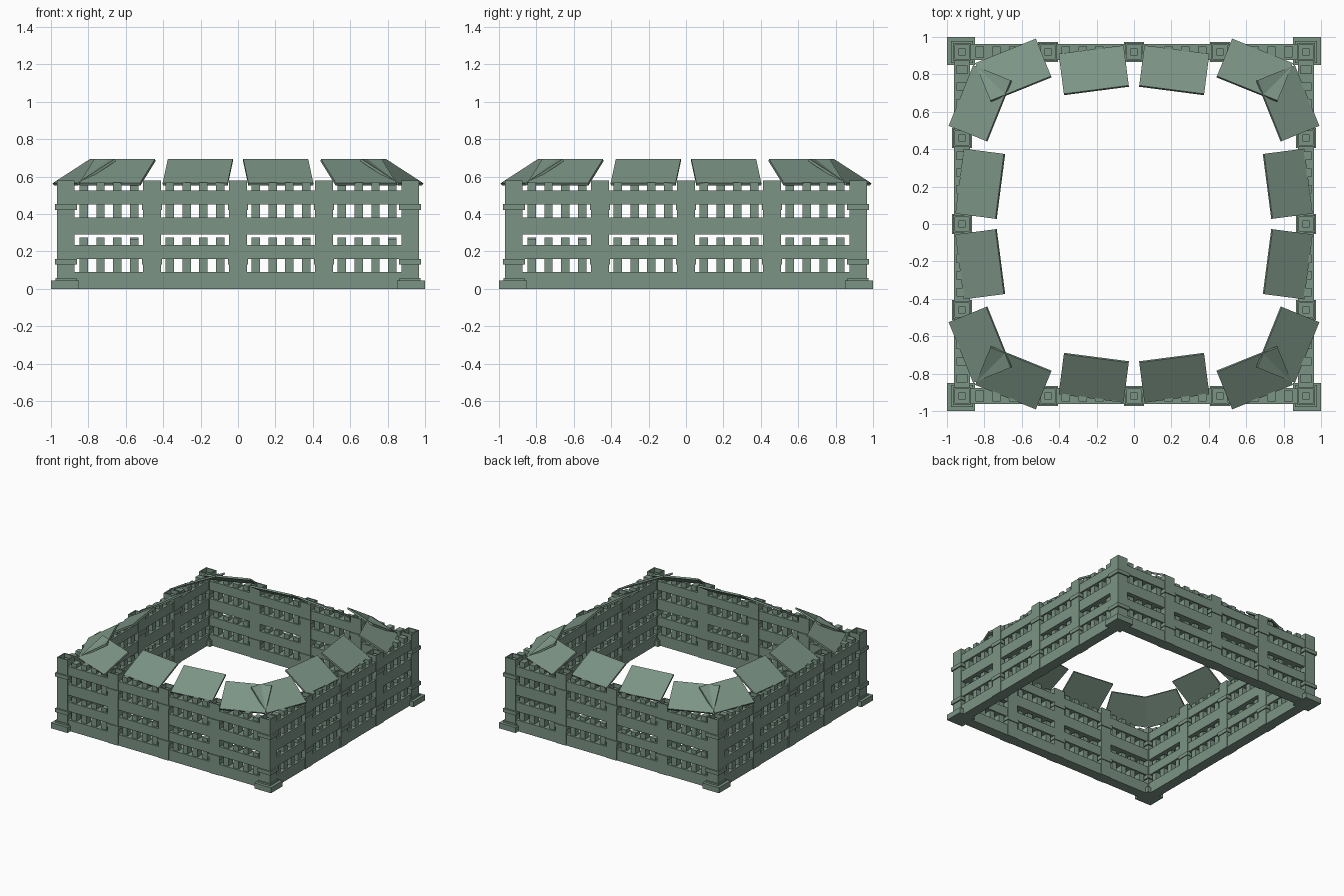
import bpy, bmesh, math, random
from mathutils import Matrix

if "Cube" in bpy.data.objects:
    bpy.data.objects.remove(bpy.data.objects["Cube"])

random.seed(4)
green = bpy.data.materials.new("grey_green")
green.diffuse_color = (0.20, 0.295, 0.235, 1)
green.use_nodes = True
green.node_tree.nodes["Principled BSDF"].inputs["Base Color"].default_value = green.diffuse_color


def box(bm, centre, size, rot=Matrix()):
    """Add a box to bm and return its vertices."""
    m = Matrix.Translation(centre) @ rot @ Matrix.Diagonal((*size, 1))
    return bmesh.ops.create_cube(bm, size=1, matrix=m)["verts"]


def finish(bm, name, turn=0):
    """Turn the part by quarter turns about the middle and make an object."""
    bmesh.ops.rotate(bm, verts=bm.verts[:], cent=(0, 0, 0),
                     matrix=Matrix.Rotation(turn * math.pi / 2, 3, 'Z'))
    me = bpy.data.meshes.new(name)
    bm.to_mesh(me)
    bm.free()
    me.materials.append(green)
    bpy.context.collection.objects.link(bpy.data.objects.new(name, me))


WALL = 0.92      # wall centre line
TIER = 0.292     # height of one fence tier
BAYS = (-0.69, -0.23, 0.23, 0.69)

for side in range(4):
    # long rails, two in each of the two tiers
    bm = bmesh.new()
    for tier in (0, TIER):
        for z0, z1 in ((0, 0.09), (0.16, 0.235)):
            box(bm, (0, -WALL, tier + (z0 + z1) / 2), (1.78, 0.084, z1 - z0))
    finish(bm, f"wall_rails_{side}", side)

    # pickets standing inside the rails
    bm = bmesh.new()
    for tier in (0, TIER):
        for bay in BAYS:
            for k in (-1.5, -0.5, 0.5, 1.5):
                top = 0.276 - random.choice((0, 0, 0.012))
                box(bm, (bay + k * 0.09, -WALL, tier + top / 2 + 0.003),
                    (0.045, 0.058, top - 0.006))
    finish(bm, f"pickets_{side}", side)

    # hollow posts with collars: one corner and three along the side
    bm = bmesh.new()
    for x in (-WALL, -0.46, 0, 0.46):
        c = 0.116 if x == -WALL else 0.108
        verts = box(bm, (x, -WALL, 0.29), (0.094, 0.094, 0.58))
        faces = {f for v in verts for f in v.link_faces}
        top = [f for f in faces if f.calc_center_median().z > 0.57]
        bmesh.ops.inset_region(bm, faces=top, thickness=0.013)
        bmesh.ops.inset_region(bm, faces=top, thickness=0.0005, depth=-0.05)
        box(bm, (x, -WALL, 0.545), (0.036, 0.036, 0.03))
        for z in (0.146, 0.438):
            box(bm, (x, -WALL, z), (c, c, 0.03))
    finish(bm, f"posts_{side}", side)

    # corner foot
    bm = bmesh.new()
    box(bm, (-0.925, -0.925, 0.0225), (0.15, 0.15, 0.045))
    box(bm, (-WALL, -WALL, 0.05), (0.112, 0.112, 0.016))
    finish(bm, f"corner_foot_{side}", side)

    # sloping roof panels, fanned around the yard
    bm = bmesh.new()
    for x, a in ((-0.645, -22), (-0.215, -7.4), (0.215, 7.4), (0.645, 22)):
        rot = (Matrix.Rotation(math.radians(a), 4, 'Z')
               @ Matrix.Rotation(math.radians(31), 4, 'X'))
        box(bm, (x, -0.822, 0.624), (0.35, 0.252, 0.014), rot)
    finish(bm, f"roof_panels_{side}", side)
